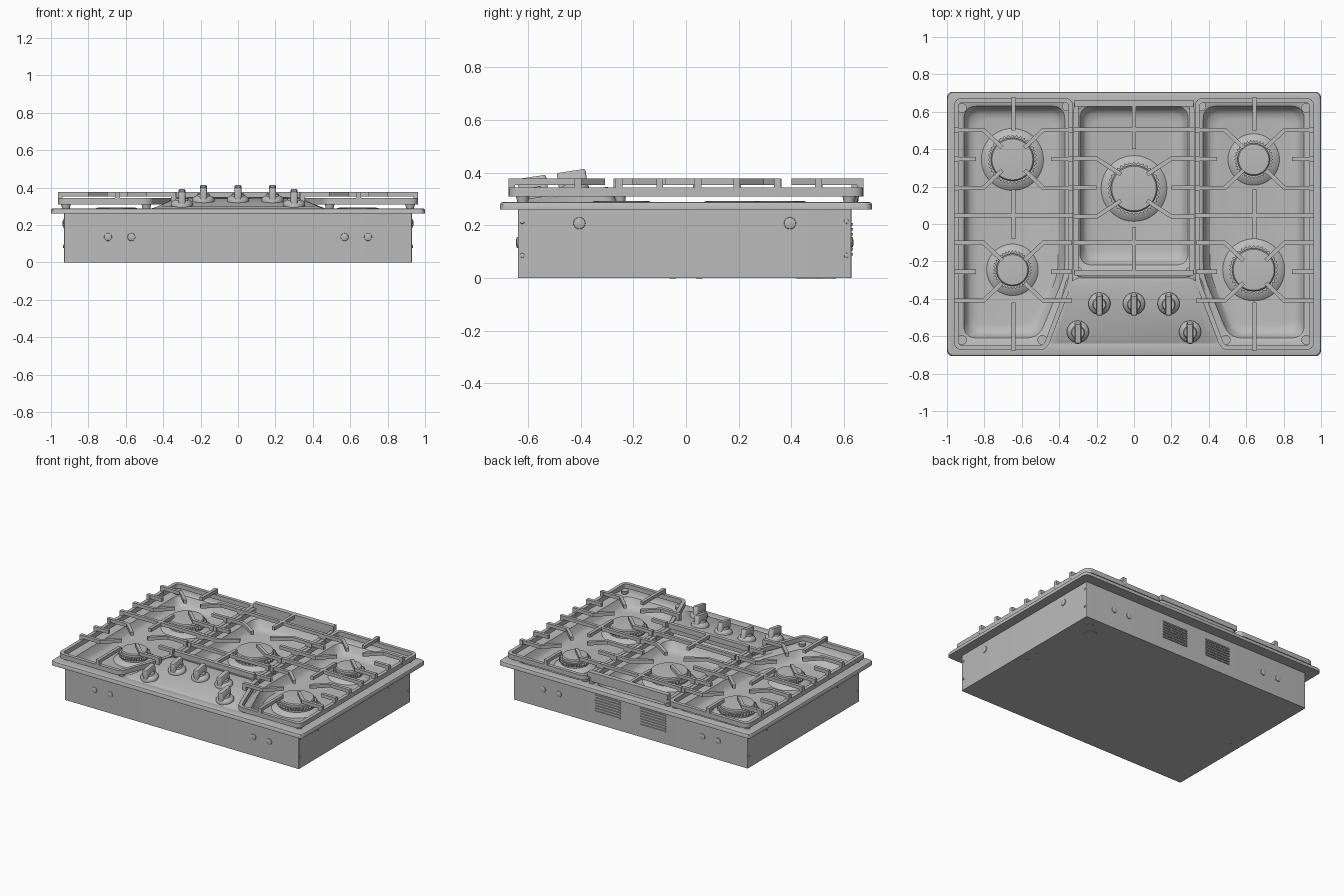
import bpy, bmesh
from math import pi, cos, sin, atan
from mathutils import Vector, Matrix

old = bpy.data.objects.get("Cube")
if old:
    bpy.data.objects.remove(old)

grey = bpy.data.materials.new("plain grey")
grey.use_nodes = True
grey.diffuse_color = (0.5, 0.5, 0.5, 1)
grey.node_tree.nodes["Principled BSDF"].inputs["Base Color"].default_value = (0.5, 0.5, 0.5, 1)


# ---- helpers ----
def finish(name, bm):
    bmesh.ops.recalc_face_normals(bm, faces=bm.faces)
    mesh = bpy.data.meshes.new(name)
    bm.to_mesh(mesh)
    bm.free()
    mesh.materials.append(grey)
    ob = bpy.data.objects.new(name, mesh)
    bpy.context.collection.objects.link(ob)
    smooth(ob)
    return ob


def smooth(ob):
    bpy.ops.object.select_all(action='DESELECT')
    ob.select_set(True)
    bpy.context.view_layer.objects.active = ob
    bpy.ops.object.shade_smooth_by_angle(angle=0.6)


def loft(bm, rings, mat=Matrix()):
    loops = [[bm.verts.new(mat @ Vector(p)) for p in r] for r in rings]
    for a, b in zip(loops, loops[1:]):
        for i in range(len(a)):
            j = (i + 1) % len(a)
            bm.faces.new((a[i], a[j], b[j], b[i]))
    bm.faces.new(loops[0][::-1])
    bm.faces.new(loops[-1])


def offset(pts, d, closed=True):
    # mitred parallel line; positive is to the left of travel
    pts, out = [Vector(p) for p in pts], []
    n = len(pts)
    for i, p in enumerate(pts):
        dirs = []
        if closed or i > 0:
            dirs.append((p - pts[i - 1]).normalized())
        if closed or i < n - 1:
            dirs.append((pts[(i + 1) % n] - p).normalized())
        a, b = [Vector((-t.y, t.x)) for t in (dirs[0], dirs[-1])]
        out.append(p + (a + b) * d / (1 + a.dot(b)))
    return out


def rounded(pts, r, steps=5):
    pts, out = [Vector(p) for p in pts], []
    for i, p in enumerate(pts):
        a = p + (pts[i - 1] - p).normalized() * r
        b = p + (pts[(i + 1) % len(pts)] - p).normalized() * r
        for k in range(steps + 1):
            t = k / steps
            out.append(a * (1 - t) ** 2 + p * 2 * t * (1 - t) + b * t * t)
    return out


def rect(x0, x1, y0, y1):
    return [(x0, y0), (x1, y0), (x1, y1), (x0, y1)]


def at_z(pts, z, sx=1):
    return [(p[0] * sx, p[1], z) for p in pts]


def box(bm, x0, x1, y0, y1, z0, z1, mat=Matrix()):
    r = rect(x0, x1, y0, y1)
    loft(bm, [at_z(r, z0), at_z(r, z1)], mat)


def lathe(bm, profile, mat=Matrix(), n=40, teeth=()):
    rings = []
    for k, (r, z) in enumerate(profile):
        rings.append([(cos(2 * pi * i / n) * (r - 0.012 * (k in teeth and i % 2)),
                       sin(2 * pi * i / n) * (r - 0.012 * (k in teeth and i % 2)), z) for i in range(n)])
    loft(bm, rings, mat)


def bar(bm, pts, z0, z1, w=0.022, closed=False):
    # rectangular bar following a flat path
    l, r = offset(pts, w / 2, closed), offset(pts, -w / 2, closed)
    if not closed:
        outline = l + r[::-1]
        loft(bm, [at_z(outline, z0), at_z(outline, z1)])
        return
    grid = [[bm.verts.new((p.x, p.y, z)) for p in s] for s, z in ((l, z0), (l, z1), (r, z1), (r, z0))]
    for a, b in zip(grid, grid[1:] + grid[:1]):
        for i in range(len(a)):
            j = (i + 1) % len(a)
            bm.faces.new((a[i], a[j], b[j], b[i]))


# ---- cabinet with overhanging top and three sunken pans ----
bm = bmesh.new()
body, top = rect(-0.93, 0.93, -0.638, 0.628), rect(-1, 1, -0.707, 0.707)
loft(bm, [at_z(rounded(body, 0.006), 0), at_z(rounded(body, 0.006), 0.262),
          at_z(rounded(top, 0.035), 0.26), at_z(rounded(top, 0.035), 0.279),
          at_z(rounded(offset(top, 0.004), 0.035), 0.286),
          at_z(rounded(offset(top, 0.014), 0.035), 0.289)])
cabinet = finish("cabinet", bm)

side_pan = [(-0.91, -0.61), (-0.51, -0.61), (-0.37, -0.27), (-0.37, 0.63), (-0.91, 0.63)]
centre_pan = rect(-0.29, 0.29, -0.22, 0.63)
pan_steps = [(-0.025, 0.295), (-0.015, 0.289), (0, 0.281), (0.018, 0.24), (0.035, 0.222), (0.07, 0.215)]
for shape, sx in ((side_pan, 1), (side_pan, -1), (centre_pan, 1)):
    bm = bmesh.new()
    loft(bm, [at_z(rounded(offset(shape, d), 0.07), z, sx) for d, z in pan_steps])
    cutter = finish("pan_cutter", bm)
    mod = cabinet.modifiers.new("pan", 'BOOLEAN')
    mod.operation, mod.object, mod.solver = 'DIFFERENCE', cutter, 'EXACT'
    bpy.context.view_layer.objects.active = cabinet
    bpy.ops.object.modifier_apply(modifier=mod.name)
    bpy.data.objects.remove(cutter)
smooth(cabinet)


# ---- sloping control panel ----
def panel_z(y):
    return 0.292 + 0.15 * (y + 0.66)


bm = bmesh.new()
base = [(-0.49, -0.665), (0.49, -0.665), (0.35, -0.26), (-0.35, -0.26)]
crest = rounded(offset(base, 0.035), 0.05)
loft(bm, [at_z(rounded(base, 0.05), 0.285)] +
     [[(p.x, p.y, panel_z(p.y) - dz) for p in rounded(offset(base, d), 0.05)]
      for d, dz in ((0.028, 0.006), (0.04, 0))])
finish("control_panel", bm)

# ---- knobs ----
for i, (x, y) in enumerate([(-0.3, -0.575), (-0.185, -0.425), (0, -0.425), (0.185, -0.425), (0.3, -0.575)]):
    bm = bmesh.new()
    m = Matrix.Translation((x, y, panel_z(y))) @ Matrix.Rotation(atan(0.15), 4, 'X')
    lathe(bm, [(0.059, -0.004), (0.059, 0.012), (0.054, 0.02), (0.036, 0.03), (0.032, 0.04)], m, 32)
    grip = rounded(rect(-0.018, 0.018, -0.055, 0.055), 0.012, 3)
    loft(bm, [at_z(grip, 0.01), at_z(grip, 0.074), at_z(offset(grip, 0.004), 0.08)], m)
    finish(f"knob_{i + 1}", bm)

# ---- burners ----
burners = {"rear_right": (-0.65, 0.345, 0.115), "rear_left": (0.64, 0.345, 0.087),
           "front_right": (-0.65, -0.245, 0.087), "front_left": (0.64, -0.245, 0.115),
           "centre": (0, 0.19, 0.125)}
for name, (x, y, r) in burners.items():
    bm = bmesh.new()
    m = Matrix.Translation((x, y, 0))
    lathe(bm, [(r + 0.055, 0.21), (r + 0.045, 0.222), (r + 0.022, 0.23), (r + 0.014, 0.235)], m, 48)
    lathe(bm, [(r + 0.005, 0.23), (r + 0.005, 0.25), (r + 0.018, 0.25), (r + 0.018, 0.268)], m, 72, (2, 3))
    lathe(bm, [(r, 0.26), (r, 0.284), (r - 0.006, 0.291), (r - 0.015, 0.292)], m, 48)
    finish(name + "_burner", bm)

# ---- grates ----
RAIL, FINGER = (0.31, 0.343), (0.353, 0.377)


def post(bm, x, y, w=0.013):
    box(bm, x - w, x + w, y - w, y + w, 0.325, 0.377)


def fingers(bm, cx, cy, x0, x1, tip, bend):
    # four cranked fingers and two straight ones round a burner
    for xe, s in ((x0, -1), (x1, 1)):
        for t in (-1, 1):
            bar(bm, [(xe, cy + t * 0.155), (cx + s * bend, cy + t * 0.155), (cx + s * tip, cy + t * tip)], *FINGER)
            post(bm, xe, cy + t * 0.155)
        bar(bm, [(xe, cy), (cx + s * 0.2, cy)], *FINGER)
        post(bm, xe, cy)


side_frame = [(-0.95, -0.662), (-0.475, -0.662), (-0.338, -0.3), (-0.338, 0.662), (-0.95, 0.662)]
for name, sx in (("right_grate", 1), ("left_grate", -1)):
    bm = bmesh.new()
    bar(bm, rounded(side_frame, 0.035, 4), *RAIL, 0.025, True)
    for cy, inner in ((0.348, -0.338), (-0.255, -0.345)):
        fingers(bm, -0.645, cy, -0.95, inner, 0.06, 0.16)
    bar(bm, [(-0.95, 0.045), (-0.338, 0.045)], *FINGER)
    post(bm, -0.95, 0.045)
    post(bm, -0.338, 0.045)
    for a, b in ((0.5, 0.662), (-0.08, 0.185), (-0.662, -0.42)):
        bar(bm, [(-0.645, a), (-0.645, b)], *FINGER)
    for y in (-0.662, 0.662):
        post(bm, -0.645, y)
    # feet
    for x, y in ((-0.92, 0.62), (-0.92, -0.62), (-0.36, 0.63), (-0.49, -0.62)):
        lathe(bm, [(0.02, 0.284), (0.026, 0.312)], Matrix.Translation((x, y, 0)), 16)
    bmesh.ops.scale(bm, vec=(sx, 1, 1), verts=bm.verts)
    finish(name, bm)

bm = bmesh.new()
bar(bm, rounded(rect(-0.31, 0.31, -0.27, 0.645), 0.03, 4), *RAIL, 0.025, True)
fingers(bm, 0, 0.195, -0.31, 0.31, 0.07, 0.2)
for y in (0.505, -0.1):
    bar(bm, [(-0.31, y), (0.31, y)], *FINGER)
    for x in (-0.31, 0.31):
        post(bm, x, y)
for a, b in ((0.4, 0.645), (-0.26, -0.02)):
    bar(bm, [(0, a), (0, b)], *FINGER)
bar(bm, [(-0.318, 0.645), (0.318, 0.645)], 0.34, 0.377, 0.034)
bar(bm, [(-0.318, -0.262), (0.318, -0.262)], 0.34, 0.377, 0.026)
for x in (-0.3, 0.3):
    for y in (-0.25, 0.635):
        lathe(bm, [(0.018, 0.284), (0.022, 0.312)], Matrix.Translation((x, y, 0)), 16)
finish("centre_grate", bm)


# ---- fasteners on the cabinet walls ----
def stud(bm, loc, axis, r, h):
    m = Matrix.Translation(loc) @ Vector((0, 0, 1)).rotation_difference(Vector(axis)).to_matrix().to_4x4()
    lathe(bm, [(r, -0.004), (r * 0.9, h * 0.6), (r * 0.45, h)], m, 16)


bm = bmesh.new()
for s in (-1, 1):
    for x in (0.57, 0.695):
        stud(bm, (s * x, -0.638, 0.135), (0, -1, 0), 0.022, 0.008)
        stud(bm, (s * x, 0.628, 0.135), (0, 1, 0), 0.022, 0.008)
    for y in (-0.405, 0.395):
        stud(bm, (s * 0.93, y, 0.208), (s, 0, 0), 0.024, 0.008)
    for y in (-0.622, 0.61):
        for z in (0.085, 0.215):
            stud(bm, (s * 0.93, y, z), (s, 0, 0), 0.01, 0.006)
finish("wall_fasteners", bm)

# ---- rear vents ----
bm = bmesh.new()
for x in (-0.28, 0.08):
    for k in range(7):
        z = 0.085 + k * 0.019
        box(bm, x, x + 0.2, 0.62, 0.635, z, z + 0.009)
finish("rear_vents", bm)

# ---- underside plates ----
bm = bmesh.new()
for x, y, r in ((0.76, 0.465, 0.045), (0.83, 0.54, 0.03)):
    lathe(bm, [(r, 0.003), (r, -0.002)], Matrix.Translation((x, y, 0)), 24)
for s in (-1, 1):
    for y in (-0.05, 0.05):
        lathe(bm, [(0.012, 0.003), (0.012, -0.002)], Matrix.Translation((s * 0.865, y, 0)), 12)
finish("underside_plates", bm)
